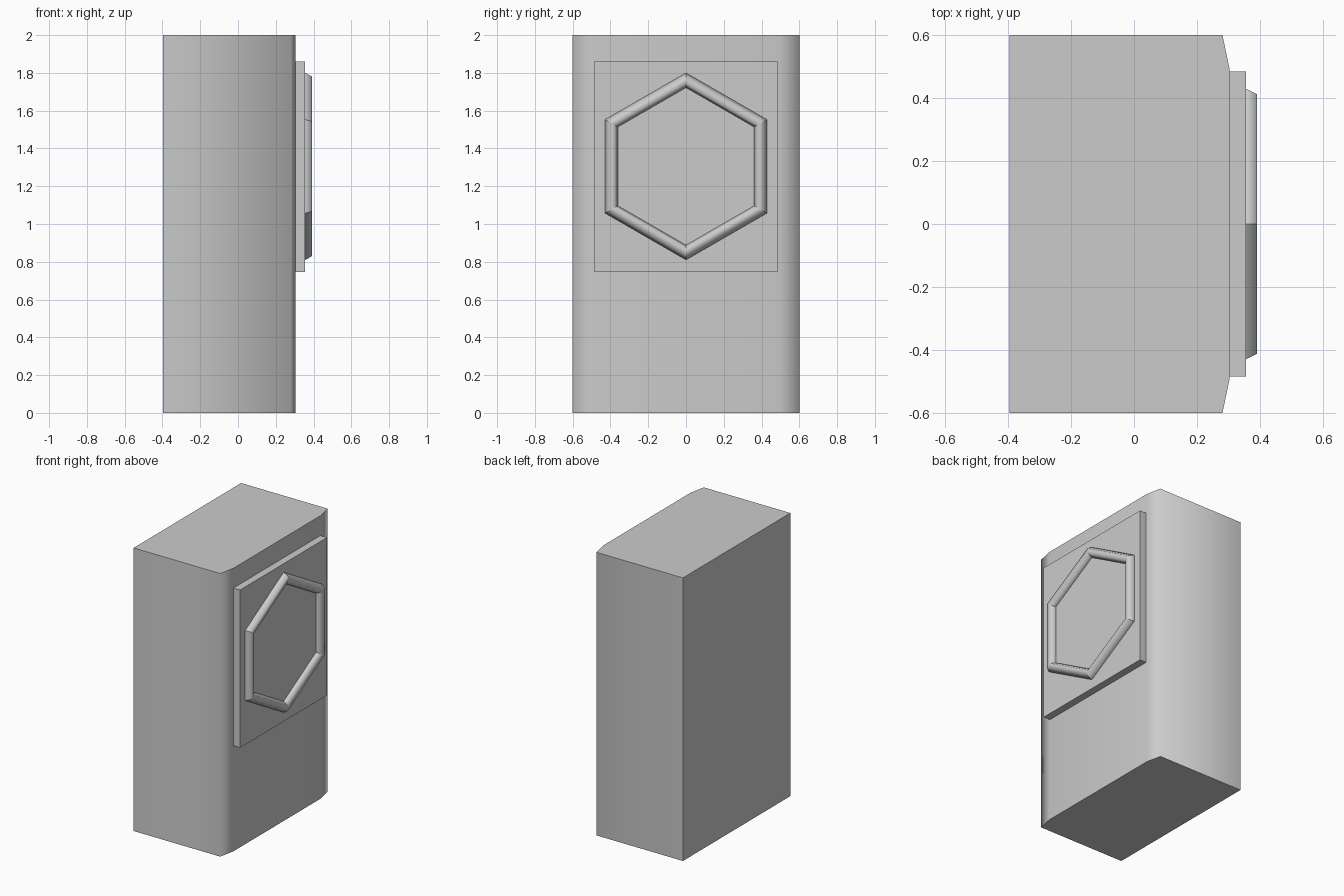
import bpy, bmesh, math

cube = bpy.data.objects.get("Cube")
if cube:
    bpy.data.objects.remove(cube, do_unlink=True)

# Single grey material
grey = bpy.data.materials.new("plain grey")
grey.use_nodes = True
colour = (0.6, 0.6, 0.6, 1)
grey.diffuse_color = colour
grey.node_tree.nodes["Principled BSDF"].inputs["Base Color"].default_value = colour


def add_prism(name, outline, bottom, top):
    """Extrude a counter-clockwise xy outline upwards."""
    bm = bmesh.new()
    base = bm.faces.new([bm.verts.new((x, y, bottom)) for x, y in outline])
    up = bmesh.ops.extrude_face_region(bm, geom=[base], use_keep_orig=True)["geom"]
    verts = [v for v in up if isinstance(v, bmesh.types.BMVert)]
    bmesh.ops.translate(bm, verts=verts, vec=(0, 0, top - bottom))
    bmesh.ops.recalc_face_normals(bm, faces=bm.faces)
    mesh = bpy.data.meshes.new(name)
    bm.to_mesh(mesh)
    bm.free()
    mesh.materials.append(grey)
    obj = bpy.data.objects.new(name, mesh)
    bpy.context.collection.objects.link(obj)
    return obj


# Tall body with slim chamfers on its left side
BACK, SHOULDER, FACE = -0.396, 0.281, 0.304
body = add_prism("body", [(BACK, -0.6), (SHOULDER, -0.6), (FACE, -0.49),
                          (FACE, 0.49), (SHOULDER, 0.6), (BACK, 0.6)], 0, 2)

# Smooth the chamfer edges, keep the ends and the back corners crisp
for face in body.data.polygons:
    face.use_smooth = abs(face.normal.z) < 0.5
for edge in body.data.edges:
    a, b = (body.data.vertices[i].co for i in edge.vertices)
    edge.use_edge_sharp = abs(a.z - b.z) < 0.01 or a.x < 0

# Rectangular panel on the left face
add_prism("panel", [(FACE, -0.485), (0.356, -0.485), (0.356, 0.485), (FACE, 0.485)],
          0.745, 1.86)

# Hexagonal rim half sunk into the panel
bpy.ops.mesh.primitive_torus_add(major_segments=6, minor_segments=6,
                                 major_radius=0.456, minor_radius=0.039,
                                 location=(0.357, 0, 1.305),
                                 rotation=(0, math.pi / 2, 0))
rim = bpy.context.object
rim.name = "hexagon_rim"
rim.data.materials.append(grey)
for face in rim.data.polygons:
    face.use_smooth = True
# Crisp mitres where the six bars meet
for edge in rim.data.edges:
    a, b = (rim.data.vertices[i].co for i in edge.vertices)
    edge.use_edge_sharp = abs(a.x * b.y - a.y * b.x) < 0.001
